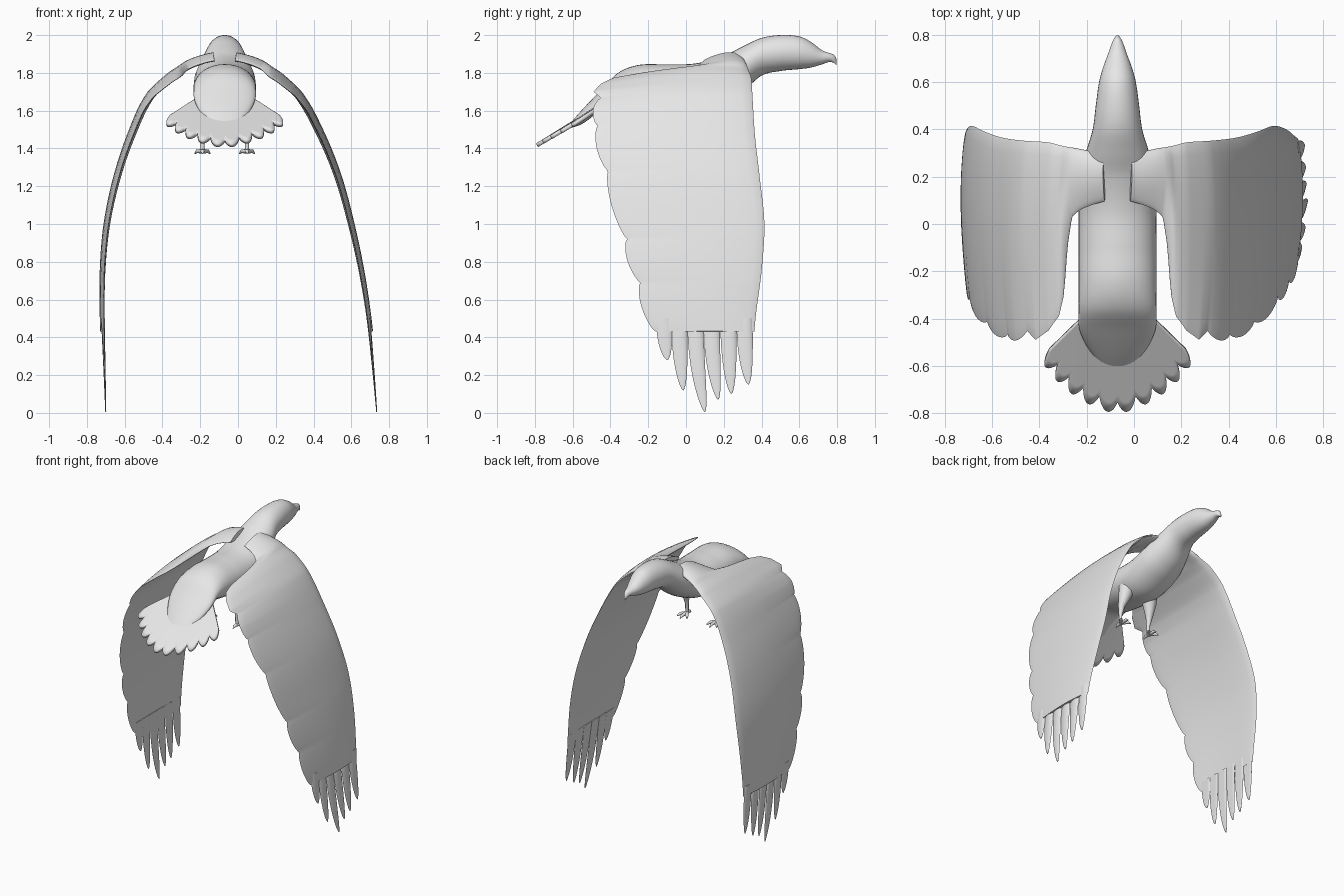
import bpy, bmesh, math
from mathutils import Vector

if "Cube" in bpy.data.objects:
    bpy.data.objects.remove(bpy.data.objects["Cube"])

CX = -0.07  # body centre line

grey = bpy.data.materials.new("plain light grey")
grey.use_nodes = True
grey.diffuse_color = (0.8, 0.8, 0.8, 1)
grey.node_tree.nodes["Principled BSDF"].inputs["Base Color"].default_value = (0.8, 0.8, 0.8, 1)


def finish(name, bm):
    bmesh.ops.recalc_face_normals(bm, faces=bm.faces)
    mesh = bpy.data.meshes.new(name)
    bm.to_mesh(mesh)
    bm.free()
    mesh.materials.append(grey)
    mesh.shade_smooth()
    mesh.set_sharp_from_angle(angle=math.radians(60))
    obj = bpy.data.objects.new(name, mesh)
    bpy.context.collection.objects.link(obj)
    return obj


def loft(name, rings):
    """Skin a closed tube through rings of equal point count."""
    bm = bmesh.new()
    loops = [[bm.verts.new(p) for p in ring] for ring in rings]
    n = len(loops[0])
    for a, b in zip(loops, loops[1:]):
        for i in range(n):
            j = (i + 1) % n
            bm.faces.new((a[i], a[j], b[j], b[i]))
    bm.faces.new(loops[0])
    bm.faces.new(loops[-1])
    return finish(name, bm)


def tube(name, points):
    """Round limb through (position, radius) pairs."""
    axis = (points[-1][0] - points[0][0]).to_track_quat('Z', 'Y')
    turn = [2 * math.pi * k / 12 for k in range(12)]
    loft(name, [[p + axis @ Vector((r * math.cos(a), r * math.sin(a), 0)) for a in turn]
                for p, r in points])


def segment(rows, t):
    i = 0
    while i < len(rows) - 2 and t > rows[i + 1][0]:
        i += 1
    width = rows[i + 1][0] - rows[i][0]
    return i, width, min(max((t - rows[i][0]) / width, 0), 1)


def smooth(rows, t, c):
    """Cubic interpolation of column c in rows sorted by column zero."""
    i, width, f = segment(rows, t)

    def slope(k):
        a, b = rows[max(k - 1, 0)], rows[min(k + 1, len(rows) - 1)]
        return (b[c] - a[c]) / (b[0] - a[0]) * width
    p, q = rows[i][c], rows[i + 1][c]
    g = 1 - f
    return (p * g * g * (1 + 2 * f) + slope(i) * f * g * g
            + q * f * f * (3 - 2 * f) - slope(i + 1) * f * f * g)


# Body, head and hooked beak: y, top, bottom, half width
BODY = [(-.62, 1.525, 1.505, .05), (-.55, 1.605, 1.53, .11), (-.45, 1.71, 1.6, .16),
        (-.36, 1.8, 1.635, .165), (-.25, 1.842, 1.61, .165), (-.1, 1.845, 1.585, .165),
        (.05, 1.85, 1.585, .165), (.2, 1.89, 1.64, .16), (.3, 1.94, 1.7, .135),
        (.4, 1.985, 1.785, .105), (.5, 2, 1.81, .092), (.6, 1.993, 1.82, .078),
        (.66, 1.965, 1.828, .062), (.72, 1.92, 1.845, .04), (.76, 1.905, 1.858, .026),
        (.785, 1.895, 1.852, .015), (.797, 1.875, 1.84, .006)]


def body_ring(y, count=32):
    top, bottom, half = (smooth(BODY, y, c) for c in (1, 2, 3))
    ring = []
    for k in range(count):
        a = 2 * math.pi * k / count
        ring.append((CX + half * math.cos(a), y,
                     (top + bottom) / 2 + (top - bottom) / 2 * math.sin(a)))
    return ring


STEPS = 100
loft("body", [body_ring(BODY[0][0] + (BODY[-1][0] - BODY[0][0]) * i / STEPS)
              for i in range(STEPS + 1)])

# Wing sweep: z, left x, right x, leading edge y
WING = [(0, .735, -.7, .35), (.25, .712, -.705, .35), (.5, .685, -.71, .368),
        (.75, .645, -.708, .4), (1, .59, -.685, .415), (1.25, .52, -.63, .39),
        (1.47, .43, -.555, .365), (1.67, .32, -.46, .352), (1.77, .22, -.36, .345),
        (1.81, .16, -.3, .33), (1.84, .1, -.24, .32), (1.86, .04, -.18, .31),
        (1.875, -.03, -.11, .31)]
# Notches between the feather lobes, then the inner trailing edge: z, y
NOTCHES = [(.43, -.16), (.69, -.24), (.92, -.31), (1.28, -.41), (1.52, -.465), (1.68, -.45)]
INNER = [(1.68, -.45), (1.72, -.49), (1.77, -.45), (1.8, -.39), (1.812, -.3),
         (1.82, -.1), (1.83, .03), (1.845, .06), (1.875, .1)]


def trailing(z):
    rows = INNER if z > INNER[0][0] else NOTCHES
    i, _, f = segment(rows, z)
    y = rows[i][1] + (rows[i + 1][1] - rows[i][1]) * f
    return y if rows is INNER else y - .035 * max(math.sin(math.pi * f), 0) ** .6


def blade_ring(side, z, lead, trail, thick, camber, count=24):
    """Aerofoil section across the wing at height z."""
    col, sign = (1, 1) if side == "left" else (2, -1)
    e = .002
    x = smooth(WING, z, col)
    m = (smooth(WING, z + e, col) - smooth(WING, z - e, col)) / (2 * e)
    out = Vector((1, 0, -m)).normalized() * sign
    root = min(max((z - 1.6) / .25, 0), 1)
    ring = []
    for k in range(count):
        a = 2 * math.pi * k / count
        u = (1 - math.cos(a)) / 2
        y = lead + (trail - lead) * u
        h = thick * math.sin(a) * (1 - .6 * u) + camber * math.sin(math.pi * u)
        ring.append(Vector((x, y, z + root * .06 * (y - .2))) + out * h)
    return ring


# Long end feathers: base y, tip y, tip z
FINGERS = [(-.115, -.1, .28), (-.035, -.015, .12), (.05, .1, .005),
           (.135, .17, .07), (.225, .24, .1), (.31, .33, .15)]
TOP, LOW, ROWS = 1.872, .43, 160

for side in ("left", "right"):
    rings = []
    for i in range(ROWS + 1):
        z = TOP - (TOP - LOW) * (i / ROWS) ** 2
        thick = .013 + .02 * (z - LOW) / (TOP - LOW)
        rings.append(blade_ring(side, z, smooth(WING, z, 3), trailing(z), thick, .012))
    loft(side + "_wing", rings)

    for n, (base, tip, low) in enumerate(FINGERS):
        rings = []
        for i in range(25):
            f = math.sin(math.pi / 2 * i / 24)
            z = .5 + (low - .5) * f
            y = base + (tip - base) * f ** 2
            half = .043 * max(1 - f ** 2.5, .002) ** .6
            rings.append(blade_ring(side, z, y + half, y - half, .012 * (1 - .7 * f),
                                    .006 * (1 - f), 12))
        loft(f"{side}_end_feather_{n + 1}", rings)

# Tail fan with ten pointed feathers
FEATHERS, PER, RADIAL, SPREAD = 10, 10, 12, .8
bm = bmesh.new()
grid = []
for i in range(FEATHERS * PER + 1):
    angle = SPREAD * (2 * i / (FEATHERS * PER) - 1)
    f = (i % PER) / PER
    reach = .55 - .12 * abs(angle) - .05 * abs(2 * f - 1) ** 2
    line = []
    for j in range(RADIAL + 1):
        r = .06 + (reach - .06) * j / RADIAL
        dx, y = r * math.sin(angle), -.25 - r * math.cos(angle)
        line.append(bm.verts.new((CX + dx, y, 1.41 + .62 * (y + .8) - .1 * dx * dx)))
    grid.append(line)
for a, b in zip(grid, grid[1:]):
    for j in range(RADIAL):
        bm.faces.new((a[j], a[j + 1], b[j + 1], b[j]))
tail = finish("tail_fan", bm)
solid = tail.modifiers.new("thickness", 'SOLIDIFY')
solid.thickness = .022
solid.offset = 0

# Legs and toes
for side, sign in (("left", 1), ("right", -1)):
    x = CX + sign * .118
    tube(side + "_leg", [(Vector((x - sign * .03, -.04, 1.67)), .06),
                         (Vector((x - sign * .015, -.05, 1.59)), .045),
                         (Vector((x, -.07, 1.51)), .023),
                         (Vector((x, -.08, 1.45)), .012),
                         (Vector((x, -.08, 1.38)), .011)])
    for n, (turn, length) in enumerate(((-35, .07), (0, .08), (35, .07), (180, .045))):
        a = math.radians(turn)
        heel = Vector((x, -.08, 1.385))
        way = Vector((math.sin(a), math.cos(a), 0)) * length
        tube(f"{side}_toe_{n + 1}", [(heel, .012), (heel + way * .7, .01),
                                     (heel + way + Vector((0, 0, -.012)), .003)])
